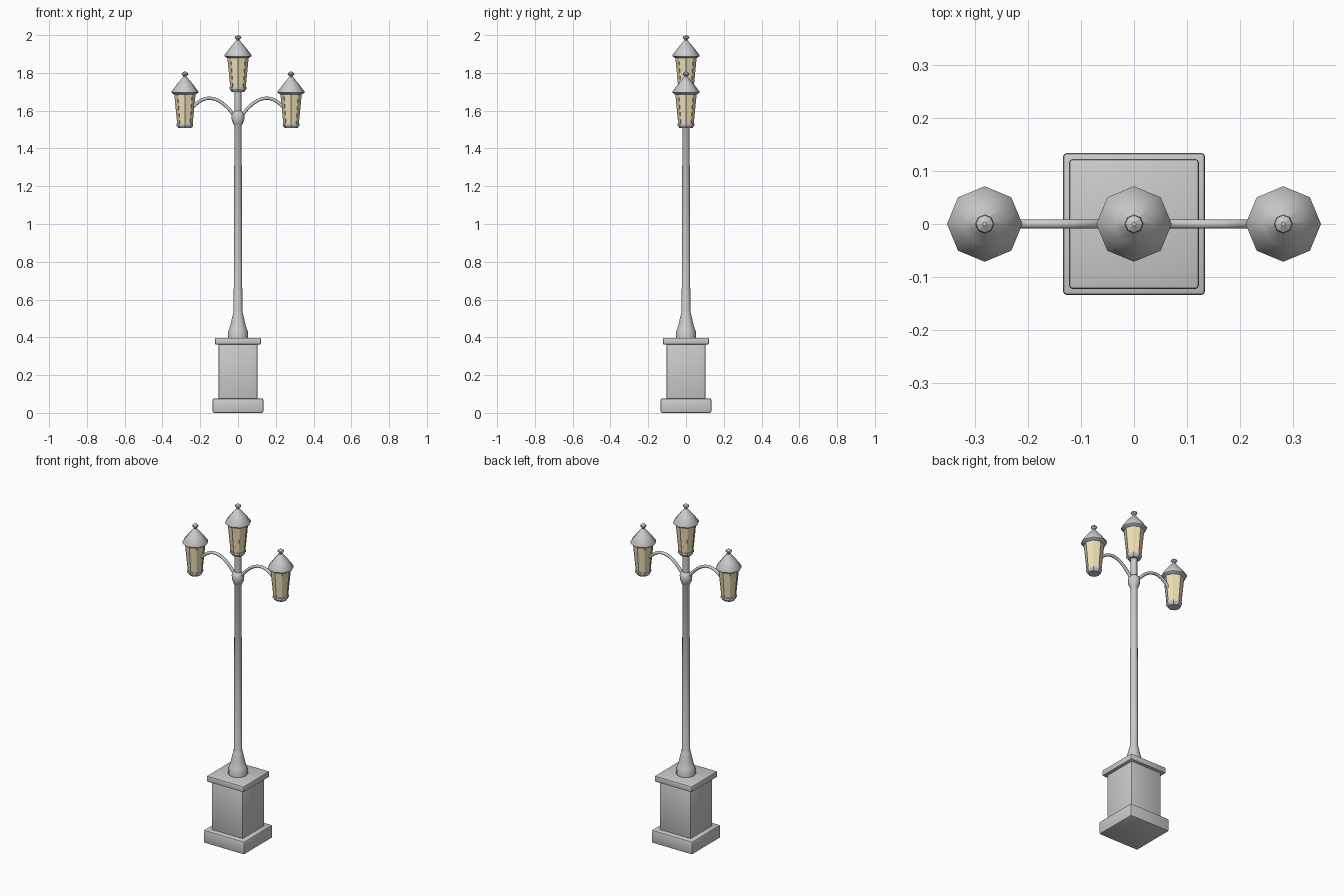
import bpy, bmesh, math
from mathutils import Vector

if "Cube" in bpy.data.objects:
    bpy.data.objects.remove(bpy.data.objects["Cube"])

glass_mat = bpy.data.materials.new("warm_glass")
glass_mat.diffuse_color = (0.9, 0.77, 0.48, 1)
glass_mat.use_nodes = True
glass_mat.node_tree.nodes["Principled BSDF"].inputs["Base Color"].default_value = glass_mat.diffuse_color


def finish(name, bm, smooth=None, mat=None):
    bmesh.ops.recalc_face_normals(bm, faces=bm.faces)
    me = bpy.data.meshes.new(name)
    bm.to_mesh(me)
    bm.free()
    ob = bpy.data.objects.new(name, me)
    bpy.context.collection.objects.link(ob)
    if mat:
        me.materials.append(mat)
    if smooth:
        bpy.ops.object.select_all(action='DESELECT')
        ob.select_set(True)
        bpy.context.view_layer.objects.active = ob
        bpy.ops.object.shade_smooth_by_angle(angle=math.radians(smooth))
    return ob


def box(name, half, z0, z1, bevel):
    bm = bmesh.new()
    bmesh.ops.create_cube(bm, size=1)
    for v in bm.verts:
        v.co = (v.co.x * 2 * half, v.co.y * 2 * half, z0 + (v.co.z + 0.5) * (z1 - z0))
    bmesh.ops.bevel(bm, geom=bm.edges[:], offset=bevel, segments=2, profile=0.5, affect='EDGES')
    return finish(name, bm, 30)


def lathe(name, profile, sides, loc=(0, 0, 0), smooth=None, mat=None):
    # profile of (radius, height), capped at both ends
    bm = bmesh.new()
    rings = [[bm.verts.new((loc[0] + r * math.cos(2 * math.pi * i / sides),
                            loc[1] + r * math.sin(2 * math.pi * i / sides),
                            loc[2] + z)) for i in range(sides)] for r, z in profile]
    for a, b in zip(rings, rings[1:]):
        for i in range(sides):
            j = (i + 1) % sides
            bm.faces.new((a[i], a[j], b[j], b[i]))
    bm.faces.new(rings[0])
    bm.faces.new(rings[-1])
    return finish(name, bm, smooth, mat)


def tube(name, points, radius, sides=8, smooth=50):
    # sweep a round section along a path lying in a vertical plane
    bm = bmesh.new()
    pts = [Vector(p) for p in points]
    rings = []
    for k, p in enumerate(pts):
        t = (pts[min(k + 1, len(pts) - 1)] - pts[max(k - 1, 0)]).normalized()
        u = t.cross(Vector((0, 1, 0))).normalized()
        w = t.cross(u)
        rings.append([bm.verts.new(p + radius * (u * math.cos(2 * math.pi * i / sides)
                                                 + w * math.sin(2 * math.pi * i / sides)))
                      for i in range(sides)])
    for a, b in zip(rings, rings[1:]):
        for i in range(sides):
            j = (i + 1) % sides
            bm.faces.new((a[i], a[j], b[j], b[i]))
    bm.faces.new(rings[0])
    bm.faces.new(rings[-1])
    return finish(name, bm, smooth)


# Stone pedestal
box("plinth", 0.134, 0.0, 0.077, 0.008)
box("pedestal_block", 0.103, 0.07, 0.37, 0.006)
box("pedestal_cap", 0.122, 0.362, 0.397, 0.006)

# Post with flared foot and collar
lathe("post", [(0.053, 0.392), (0.053, 0.43), (0.047, 0.442), (0.038, 0.475), (0.030, 0.51),
               (0.025, 0.53), (0.023, 0.535), (0.019, 1.52), (0.025, 1.53), (0.033, 1.55),
               (0.034, 1.575), (0.028, 1.59), (0.018, 1.597), (0.018, 1.705)], 12, smooth=35)


def lantern(name, x, z):
    loc = (x, 0, z)
    lathe(name + "_base", [(0.034, 0), (0.044, 0.014), (0.044, 0.024)], 8, loc)
    lathe(name + "_glass", [(0.039, 0.022), (0.055, 0.186)], 8, loc, mat=glass_mat)
    # thin frame bars on the glass edges
    for i in range(8):
        a = math.pi / 4 * i + 0.001
        c, s = math.cos(a), math.sin(a)
        tube(f"{name}_bar_{i}", [(x + 0.039 * c, 0.039 * s, z + 0.022),
                                 (x + 0.055 * c, 0.055 * s, z + 0.186)], 0.002, 4, None)
    lathe(name + "_roof", [(0.057, 0.178), (0.071, 0.188), (0.071, 0.195),
                           (0.040, 0.236), (0.010, 0.271)], 8, loc, 50)
    lathe(name + "_finial", [(0.009, 0.266), (0.009, 0.277), (0.018, 0.285),
                             (0.016, 0.292), (0.004, 0.30)], 8, loc)


# Lanterns
lantern("top_lantern", 0, 1.70)
for side, label in ((-1, "left"), (1, "right")):
    lantern(label + "_lantern", side * 0.281, 1.507)
    # curved arm: Bezier from collar over to the lantern
    p = [(0.01, 1.56), (0.085, 1.67), (0.17, 1.71), (0.25, 1.605)]
    path = []
    for k in range(13):
        t = k / 12
        w = ((1 - t) ** 3, 3 * t * (1 - t) ** 2, 3 * t * t * (1 - t), t ** 3)
        path.append((side * sum(a * q[0] for a, q in zip(w, p)), 0,
                     sum(a * q[1] for a, q in zip(w, p))))
    tube(label + "_arm", path, 0.0088)
